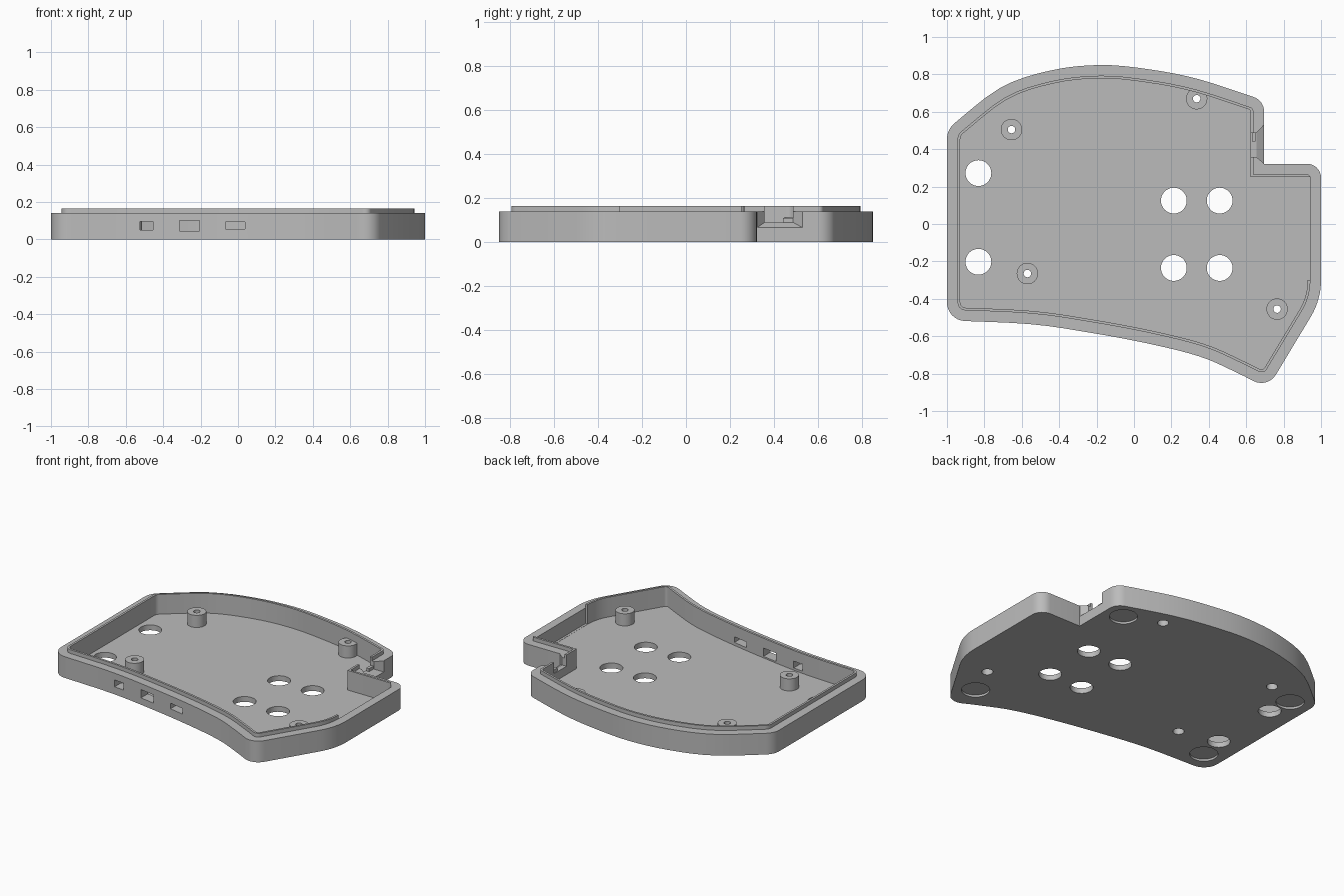
import bpy, bmesh, math
from mathutils import Vector

if "Cube" in bpy.data.objects:
    bpy.data.objects.remove(bpy.data.objects["Cube"])

WALL_Z, LIP_Z, FLOOR_Z = 0.14, 0.165, 0.035

grey = bpy.data.materials.new("light_grey_plastic")
grey.diffuse_color = (0.5, 0.5, 0.5, 1)
grey.use_nodes = True
grey.node_tree.nodes["Principled BSDF"].inputs["Base Color"].default_value = grey.diffuse_color


def curve(pts, n=4):
    """Smooth curve through points; ends are kept as corners to be filleted."""
    p = [Vector(q) for q in pts]
    p = [2 * p[0] - p[1]] + p + [2 * p[-1] - p[-2]]
    out = []
    for a, b, c, d in zip(p, p[1:], p[2:], p[3:]):
        for k in range(n):
            t = k / n
            out.append(0.5 * (2 * b + (c - a) * t + (2 * a - 5 * b + 4 * c - d) * t * t
                              + (3 * b - a - 3 * c + d) * t ** 3))
    ends = (p[1], p[-2])
    return [(q, 0) for q in out if min((q - e).length for e in ends) > 0.1]


# Outline control polygon, clockwise from the rear left: (point, fillet radius)
rear = [(-1, .505), (-.72, .725), (-.45, .82), (-.18, .85), (.08, .827), (.35, .773), (.695, .66)]
front = [(.715, -.878), (.54, -.79), (.35, -.708), (.08, -.64), (-.24, -.58),
         (-.56, -.535), (-1, -.515)]
outline = ([(Vector(rear[0]), .11)] + curve(rear) + [(Vector(rear[-1]), .08),
           (Vector((.695, .322)), 0), (Vector((1, .322)), .075), (Vector((1, -.405)), .38),
           (Vector(front[0]), .09)] + curve(front) + [(Vector(front[-1]), .1)])


def ring(d):
    """Outline moved inwards by d, with its corners rounded."""
    pts = [p for p, r in outline]
    n = len(pts)
    moved = []
    for i, p in enumerate(pts):
        u, v = (p - pts[i - 1]).normalized(), (pts[(i + 1) % n] - p).normalized()
        nu, nv = Vector((u.y, -u.x)), Vector((v.y, -v.x))
        moved.append(p + (nu + nv) * d / (1 + nu.dot(nv)))
    res = []
    for i, p in enumerate(moved):
        r = outline[i][1]
        if r == 0:
            res.append(p)
            continue
        r = max(r - d, 0.012)
        u, v = (p - moved[i - 1]).normalized(), (moved[(i + 1) % n] - p).normalized()
        turn = u.angle(v)
        a = p - u * r * math.tan(turn / 2)
        c = a + Vector((u.y, -u.x)) * r
        for k in range(9):
            t = -turn * k / 8
            w = a - c
            res.append(c + Vector((w.x * math.cos(t) - w.y * math.sin(t),
                                   w.x * math.sin(t) + w.y * math.cos(t))))
    return res


def make(name, bm):
    bmesh.ops.recalc_face_normals(bm, faces=bm.faces)
    me = bpy.data.meshes.new(name)
    bm.to_mesh(me)
    bm.free()
    ob = bpy.data.objects.new(name, me)
    bpy.context.collection.objects.link(ob)
    me.materials.append(grey)
    return ob


def loft(name, rings):
    """Closed solid through rings of 3D points."""
    bm = bmesh.new()
    rows = [[bm.verts.new(p) for p in r] for r in rings]
    bm.faces.new(rows[0])
    bm.faces.new(rows[-1])
    for a, b in zip(rows, rows[1:]):
        for i in range(len(a)):
            j = (i + 1) % len(a)
            bm.faces.new((a[i], a[j], b[j], b[i]))
    return make(name, bm)


def cylinder(x, y, r, z0, z1, n=48):
    return loft("cylinder", [[(x + r * math.cos(2 * math.pi * k / n),
                               y + r * math.sin(2 * math.pi * k / n), z) for k in range(n)]
                             for z in (z0, z1)])


def rect_x(x, y0, y1, z0, z1):
    return [(x, y0, z0), (x, y1, z0), (x, y1, z1), (x, y0, z1)]


def box(x0, x1, y0, y1, z0, z1):
    return loft("box", [rect_x(x0, y0, y1, z0, z1), rect_x(x1, y0, y1, z0, z1)])


def boolean(ob, tool, op):
    m = ob.modifiers.new("bool", 'BOOLEAN')
    m.operation, m.solver, m.object = op, 'EXACT', tool
    bpy.context.view_layer.objects.active = ob
    bpy.ops.object.modifier_apply(modifier=m.name)
    bpy.data.objects.remove(tool)


# Tray: outer wall, rim, raised lip, inner wall and floor in one loft
tray = loft("case_tray", [[(p.x, p.y, z) for p in ring(d)] for d, z in
            ((0, 0), (0, WALL_Z), (.057, WALL_Z), (.057, LIP_Z), (.071, LIP_Z), (.071, FLOOR_Z))])

# Screw bosses with counterbored holes
for x, y in ((.335, .67), (-.655, .505), (-.57, -.265), (.765, -.455)):
    boolean(tray, cylinder(x, y, .057, .015, .115), 'UNION')
    boolean(tray, cylinder(x, y, .02, -.1, .3, 24), 'DIFFERENCE')
    boolean(tray, cylinder(x, y, .034, -.1, .06, 32), 'DIFFERENCE')

# Floor holes
for x, y in ((.213, .125), (.458, .125), (.213, -.235), (.458, -.235), (-.832, .272), (-.832, -.202)):
    boolean(tray, cylinder(x, y, .069, -.1, .1), 'DIFFERENCE')

# Shallow foot recesses underneath
for x, y in ((.68, -.665), (.565, .575), (-.855, .435), (-.86, -.375)):
    boolean(tray, cylinder(x, y, .085, -.1, .014), 'DIFFERENCE')

# Front switch and port openings
for x0, x1, z0, z1 in ((-.525, -.455, .05, .095), (-.312, -.207, .045, .1), (-.066, .037, .055, .092)):
    boolean(tray, box(x0, x1, -.75, -.4, z0, z1), 'DIFFERENCE')

# Thinned right wall without a lip
boolean(tray, box(.88, .944, -.3, .25, FLOOR_Z + .001, .3), 'DIFFERENCE')

# Flared cable notch beside the step
boolean(tray, box(.58, .67, .357, .487, .09, .3), 'DIFFERENCE')
boolean(tray, loft("flare", [rect_x(.655, .357, .487, .09, .3), rect_x(.697, .3225, .532, .065, .3)]),
        'DIFFERENCE')
boolean(tray, box(.63, .65, .44, .495, .08, .11), 'UNION')

bpy.ops.object.select_all(action='DESELECT')
tray.select_set(True)
bpy.context.view_layer.objects.active = tray
bpy.ops.object.shade_smooth_by_angle(angle=math.radians(30))
